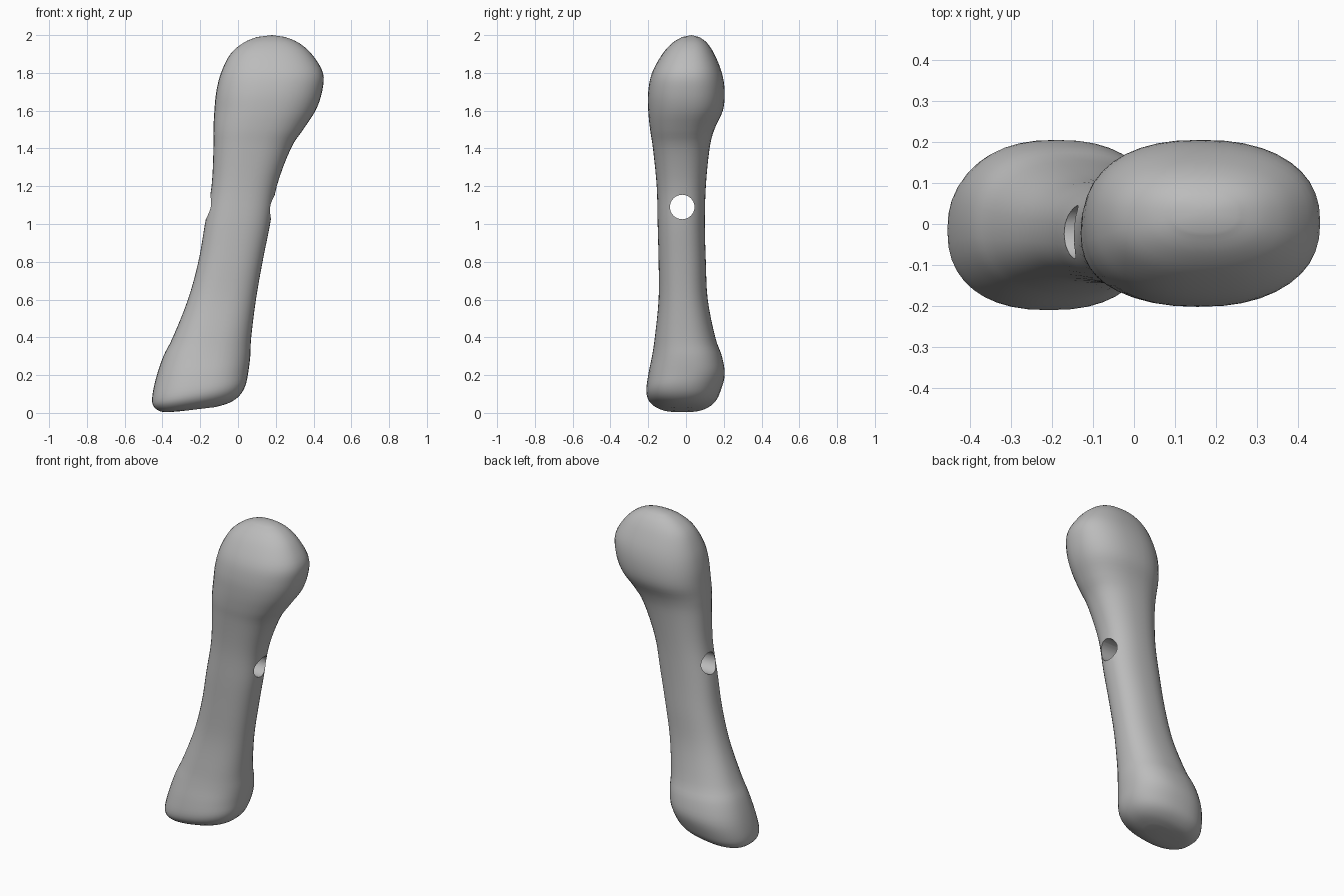
import bpy, bmesh, math
from mathutils import Vector

cube = bpy.data.objects.get("Cube")
if cube:
    bpy.data.objects.remove(cube, do_unlink=True)

SIDES, STEPS = 40, 4

# Cross-sections: height, x min, x max, y min, y max, tilt
SECTIONS = [
    (0.02, -0.30, -0.12, -0.09, 0.04, 0.12),
    (0.03, -0.39, -0.04, -0.14, 0.10, 0.15),
    (0.06, -0.44, 0.01, -0.19, 0.15, 0.15),
    (0.11, -0.455, 0.04, -0.21, 0.18, 0.15),
    (0.2, -0.435, 0.055, -0.2, 0.205, 0.08),
    (0.3, -0.395, 0.065, -0.18, 0.19, 0),
    (0.4, -0.345, 0.07, -0.165, 0.155, 0),
    (0.6, -0.265, 0.095, -0.145, 0.115, 0),
    (0.8, -0.21, 0.13, -0.145, 0.105, 0),
    (1.0, -0.175, 0.17, -0.15, 0.1, 0),
    (1.2, -0.14, 0.205, -0.155, 0.105, 0),
    (1.4, -0.13, 0.28, -0.175, 0.125, 0),
    (1.5, -0.13, 0.345, -0.19, 0.15, 0),
    (1.6, -0.125, 0.41, -0.2, 0.195, 0),
    (1.7, -0.115, 0.445, -0.2, 0.205, 0),
    (1.8, -0.09, 0.45, -0.18, 0.19, 0),
    (1.9, -0.04, 0.39, -0.125, 0.15, 0),
    (1.96, 0.03, 0.32, -0.07, 0.11, 0),
    (1.99, 0.1, 0.25, -0.02, 0.07, 0),
]


def spline(a, b, c, d, t):
    """Catmull-Rom value between b and c."""
    return b + 0.5 * t * (c - a + t * (2 * a - 5 * b + 4 * c - d + t * (3 * (b - c) + d - a)))


def refine(rows):
    out = []
    last = len(rows) - 1
    for i in range(last):
        four = [rows[max(0, min(last, i + k))] for k in (-1, 0, 1, 2)]
        for s in range(STEPS):
            out.append([spline(*vals, s / STEPS) for vals in zip(*four)])
    return out + [list(rows[-1])]


def soft_power(v, power):
    return math.copysign(abs(v) ** power, v)


def ring(bm, row):
    z, x0, x1, y0, y1, tilt = row
    power = 2 / 2.35
    verts = []
    for i in range(SIDES):
        a = math.tau * i / SIDES
        dx = (x1 - x0) / 2 * soft_power(math.cos(a), power)
        dy = (y1 - y0) / 2 * soft_power(math.sin(a), power)
        verts.append(bm.verts.new(((x0 + x1) / 2 + dx, (y0 + y1) / 2 + dy, z + tilt * dx)))
    return verts


def fan(bm, loop, tip):
    pole = bm.verts.new(tip)
    for i in range(SIDES):
        bm.faces.new((loop[i], loop[(i + 1) % SIDES], pole))


def finish(obj, mat):
    obj.data.materials.append(mat)
    bpy.context.view_layer.objects.active = obj
    obj.select_set(True)


# Material
grey = bpy.data.materials.new("bone_grey")
grey.use_nodes = True
colour = (0.5, 0.5, 0.5, 1)
grey.diffuse_color = colour
grey.node_tree.nodes["Principled BSDF"].inputs["Base Color"].default_value = colour

# Bone body: lofted shaft with a wide foot and a round head
bm = bmesh.new()
rings = [ring(bm, row) for row in refine(SECTIONS)]
for low, high in zip(rings, rings[1:]):
    for i in range(SIDES):
        j = (i + 1) % SIDES
        bm.faces.new((low[i], low[j], high[j], high[i]))
fan(bm, rings[0], Vector((-0.21, -0.03, 0.02)))
fan(bm, rings[-1], Vector((0.18, 0.03, 2)))
bmesh.ops.recalc_face_normals(bm, faces=bm.faces)
mesh = bpy.data.meshes.new("bone")
bm.to_mesh(mesh)
bm.free()
bone = bpy.data.objects.new("bone", mesh)
bpy.context.collection.objects.link(bone)

# Cross hole through the shaft
bpy.ops.object.select_all(action="DESELECT")
bpy.ops.mesh.primitive_cylinder_add(vertices=32, radius=0.065, depth=1,
                                    location=(0, -0.02, 1.09), rotation=(0, math.pi / 2, 0))
cutter = bpy.context.object
cutter.name = "hole_cutter"
cutter.data.materials.append(grey)
cutter.hide_render = True
cutter.select_set(False)

finish(bone, grey)
cut = bone.modifiers.new("cross_hole", "BOOLEAN")
cut.operation = "DIFFERENCE"
cut.solver = "EXACT"
cut.object = cutter
bpy.ops.object.modifier_apply(modifier=cut.name)
bpy.data.objects.remove(cutter, do_unlink=True)
bpy.ops.object.shade_smooth_by_angle(angle=math.radians(40))
